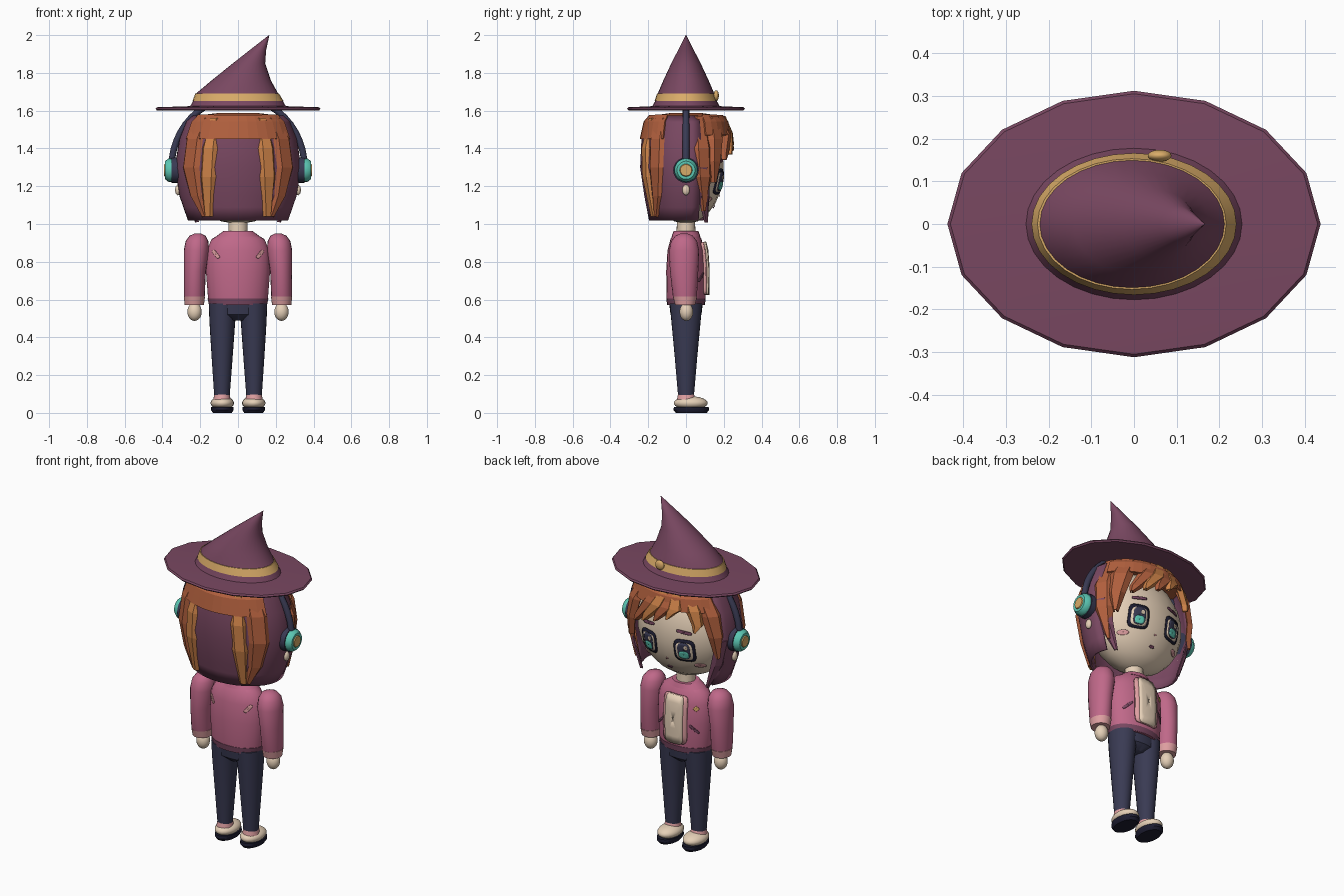
import bpy, bmesh, math
from math import sin, cos, radians, pi
from mathutils import Matrix

cube = bpy.data.objects.get("Cube")
if cube:
    bpy.data.objects.remove(cube)


def material(name, r, g, b):
    m = bpy.data.materials.new(name)
    m.use_nodes = True
    col = [(c / 255) ** 2.2 for c in (r, g, b)] + [1]
    m.diffuse_color = col
    m.node_tree.nodes["Principled BSDF"].inputs["Base Color"].default_value = col
    return m


PLUM = material("plum", 120, 73, 97)
GOLD = material("gold", 216, 170, 104)
ORANGE = material("dark orange", 176, 96, 64)
AMBER = material("light orange", 205, 130, 74)
PINK = material("pink", 190, 104, 136)
BLUSH = material("light pink", 222, 158, 160)
SKIN = material("cream skin", 229, 207, 182)
NAVY = material("navy", 60, 61, 84)
TEAL = material("teal", 92, 198, 178)
INK = material("dark ink", 34, 34, 52)


def build(name, verts, faces, mat, smooth=40, thick=0):
    """Mesh object with clean normals and optional thickness."""
    me = bpy.data.meshes.new(name)
    me.from_pydata(verts, [], faces)
    bm = bmesh.new()
    bm.from_mesh(me)
    bmesh.ops.remove_doubles(bm, verts=bm.verts, dist=1e-5)
    bmesh.ops.recalc_face_normals(bm, faces=bm.faces)
    bm.to_mesh(me)
    bm.free()
    me.materials.append(mat)
    if smooth:
        me.polygons.foreach_set("use_smooth", [True] * len(me.polygons))
        me.set_sharp_from_angle(angle=radians(smooth))
    ob = bpy.data.objects.new(name, me)
    bpy.context.collection.objects.link(ob)
    if thick:
        mod = ob.modifiers.new("thickness", "SOLIDIFY")
        mod.thickness, mod.offset = thick, 0
    return ob


def grid(name, rows, mat, closed=False, caps=False, **kw):
    """Skin rows of points into a surface."""
    n = len(rows[0])
    faces = [(r * n + i, r * n + (i + 1) % n, (r + 1) * n + (i + 1) % n, (r + 1) * n + i)
             for r in range(len(rows) - 1) for i in range(n if closed else n - 1)]
    if caps:
        faces += [tuple(range(n)), tuple(range((len(rows) - 1) * n, len(rows) * n))]
    return build(name, [p for row in rows for p in row], faces, mat, **kw)


def loft(name, sections, mat, n=24, **kw):
    """Stack of ellipses given as (z, centre x, centre y, radius x, radius y)."""
    rows = [[(cx + rx * cos(2 * pi * i / n), cy + ry * sin(2 * pi * i / n), z) for i in range(n)]
            for z, cx, cy, rx, ry in sections]
    return grid(name, rows, mat, closed=True, caps=True, **kw)


def ball(name, loc, size, mat):
    rows = [(loc[2] - size[2] * cos(t), loc[0], loc[1], size[0] * sin(t), size[1] * sin(t))
            for t in [radians(2 + 16 * k) for k in range(12)]]
    return loft(name, rows, mat, n=20, smooth=60)


def disc(name, x0, x1, z, r0, r1, mat):
    """Short drum whose axis runs sideways."""
    rows = [[(x, r * cos(2 * pi * i / 20), z + r * sin(2 * pi * i / 20)) for i in range(20)]
            for x, r in ((x0, r0), ((x0 + x1) / 2, r0), (x1, r1))]
    return grid(name, rows, mat, closed=True, caps=True)


def lookup(table, z):
    """Ellipse radii at height z."""
    for a, b in zip(table, table[1:]):
        if z <= b[0] or b is table[-1]:
            t = max(0, min(1, (z - a[0]) / (b[0] - a[0])))
            return a[1] + t * (b[1] - a[1]), a[2] + t * (b[2] - a[2])


TORSO = [(.57, .152, .098), (.6, .158, .102), (.75, .17, .105), (.86, .166, .098),
         (.92, .14, .082), (.955, .08, .06)]
HAIR = [(1.02, .26, .19), (1.15, .305, .215), (1.3, .33, .237), (1.45, .305, .23),
        (1.54, .27, .21), (1.575, .23, .18)]


def face_y(x, z):
    return .2 * math.sqrt(max(0, 1 - (x / .29) ** 2 - ((z - 1.29) / .29) ** 2))


def torso_y(x, z):
    rx, ry = lookup(TORSO, z)
    return ry * math.sqrt(max(0, 1 - (x / rx) ** 2))


def patch(name, surf, c, r, mat, off=.003, power=2, turn=0, side=1, thick=.004):
    """Thin plate hugging a surface, outlined by a superellipse."""
    rows = []
    for k in (.01, .35, .7, 1):
        row = []
        for i in range(24):
            t = 2 * pi * i / 24
            u, w = [math.copysign(abs(f(t)) ** (2 / power), f(t)) * k * q for f, q in zip((cos, sin), r)]
            x = c[0] + u * cos(turn) - w * sin(turn)
            z = c[1] + u * sin(turn) + w * cos(turn)
            row.append((x, side * (surf(x, z) + off), z))
        rows.append(row)
    return grid(name, rows, mat, closed=True, thick=thick)


def hair_point(a, z, off=0):
    rx, ry = lookup(HAIR, z)
    return ((rx + off) * cos(radians(a)), (ry + off) * sin(radians(a)), z)


def lock(name, path, mat, lift=.016):
    """Ridged strand over the hair; path holds (angle, height, half width)."""
    rows = [[hair_point(a - w, z, -.004), hair_point(a - w * .5, z, lift),
             hair_point(a + w * .5, z, lift), hair_point(a + w, z, -.004)] for a, z, w in path]
    return grid(name, rows, mat, smooth=0, thick=.008)


# Hat
loft("hat_brim", [(1.6, 0, 0, .25, .17), (1.602, 0, 0, .43, .305), (1.61, 0, 0, .437, .312),
                  (1.618, 0, 0, .43, .305), (1.624, 0, 0, .25, .175)], PLUM, n=16, smooth=25)
loft("hat_crown", [(1.615, 0, 0, .258, .182), (1.65, 0, 0, .238, .164), (1.69, -.005, 0, .218, .15),
                   (1.76, .017, 0, .157, .12), (1.85, .058, 0, .086, .078),
                   (1.92, .105, 0, .044, .042), (2.0, .165, 0, .001, .001)], PLUM, n=32, smooth=60)
loft("hat_band", [(1.652, 0, 0, .24, .166), (1.692, -.005, 0, .221, .153)], GOLD, n=32)
ball("hat_button", (.06, .16, 1.68), (.028, .014, .028), GOLD)

# Head and face
ball("head", (0, 0, 1.29), (.29, .2, .29), SKIN)
loft("neck", [(.93, 0, 0, .052, .05), (1.04, 0, 0, .05, .048)], SKIN)
patch("nose", face_y, (0, 1.15), (.007, .005), BLUSH)
patch("mouth", face_y, (0, 1.09), (.016, .007), PLUM)
for s, tag in ((1, "left"), (-1, "right")):
    x = s * .115
    patch(tag + "_eye_outline", face_y, (x, 1.225), (.058, .068), INK, .003, 4)
    patch(tag + "_eye_white", face_y, (x, 1.222), (.045, .052), SKIN, .006, 4)
    patch(tag + "_iris", face_y, (x, 1.225), (.034, .05), NAVY, .009, 3)
    patch(tag + "_iris_glow", face_y, (x, 1.202), (.026, .022), TEAL, .012, 3)
    patch(tag + "_eye_glint", face_y, (x - .014, 1.247), (.01, .012), SKIN, .012, 3)
    patch(tag + "_eyebrow", face_y, (x, 1.335), (.042, .009), PLUM, .004, 4, -s * .12)
    patch(tag + "_cheek", face_y, (s * .175, 1.13), (.026, .013), BLUSH)

# Hair shell, crown and fringe base
rows = [[hair_point(a, z) for a in range(152 - e, 389 + e, 12)]
        for z, e in ((1.02, 0), (1.09, 0), (1.15, 0), (1.3, 0), (1.45, 0), (1.54, 0), (1.57, 0))]
grid("hair_shell", rows, PLUM, smooth=25, thick=.012)
loft("hair_crown", [(1.54, 0, 0, .268, .208), (1.572, 0, 0, .235, .185), (1.588, 0, 0, .1, .08)],
     ORANGE, smooth=25)
for name, a0, a1, low in (("back_hair_cap", 210, 331, 1.45), ("fringe_base", 26, 155, 1.47)):
    grid(name, [[hair_point(a, z, .01) for a in range(a0, a1, 10)] for z in (low, 1.5, 1.54, 1.575)],
         ORANGE, smooth=0, thick=.01)

# Back locks, mirrored
for s, tag in ((1, "left"), (-1, "right")):
    def m(path):
        return [(a if s > 0 else 180 - a, z, w) for a, z, w in path]
    lock(tag + "_back_lock", m([(-42, 1.56, 13), (-41, 1.45, 14), (-41, 1.3, 13), (-44, 1.15, 9), (-50, 1.04, 3)]), ORANGE)
    lock(tag + "_back_streak", m([(-61, 1.56, 7), (-62, 1.4, 9), (-61, 1.25, 9), (-56, 1.04, 5)]), AMBER, .02)
    lock(tag + "_side_point", m([(22, 1.3, 9), (26, 1.15, 9), (34, 1.01, 2)]), PLUM, .006)

# Front locks and swept fringe
lock("left_long_lock", [(22, 1.57, 10), (22, 1.4, 13), (24, 1.25, 12), (27, 1.07, 2)], ORANGE)
lock("left_front_lock", [(48, 1.57, 14), (43, 1.45, 13), (40, 1.33, 9), (39, 1.22, 2)], ORANGE, .02)
lock("right_front_lock", [(142, 1.57, 13), (147, 1.45, 12), (150, 1.33, 9), (152, 1.2, 2)], ORANGE, .02)
fringe = [(62, 1.34, ORANGE), (76, 1.37, AMBER), (90, 1.39, ORANGE), (104, 1.42, AMBER),
          (132, 1.36, AMBER)]
for i, (tip, low, mat) in enumerate(fringe):
    top = 112 + (tip - 112) * .55
    mid = (top + tip) / 2
    lock(f"fringe_{i + 1}", [(top, 1.57, 9), (mid, 1.48, 10), (tip - 2, low + .04, 6), (tip - 6, low, 1)],
         mat, .018 + .004 * (i % 2))

# Headphones
curve = bpy.data.curves.new("headphone_band", "CURVE")
curve.dimensions = "3D"
curve.bevel_depth = .018
curve.bevel_resolution = 3
spline = curve.splines.new("POLY")
spline.points.add(24)
for i, p in enumerate(spline.points):
    t = pi * i / 24
    p.co = (.352 * cos(t), 0, 1.3 + .37 * sin(t), 1)
curve.materials.append(NAVY)
bpy.context.collection.objects.link(bpy.data.objects.new("headphone_band", curve))
for s, tag in ((1, "left"), (-1, "right")):
    disc(tag + "_ear_pad", s * .31, s * .352, 1.285, .068, .068, NAVY)
    disc(tag + "_ear_cup", s * .35, s * .386, 1.285, .062, .048, TEAL)
    disc(tag + "_ear_cap", s * .38, s * .391, 1.285, .034, .03, GOLD)
    ball(tag + "_earring", (s * .318, 0, 1.18), (.015, .02, .028), SKIN)

# Jacket
loft("jacket", [(z, 0, 0, rx, ry) for z, rx, ry in TORSO], PINK)
loft("jacket_hem", [(.572, 0, 0, .154, .1), (.605, 0, 0, .161, .104)], PLUM)
loft("collar", [(.935, 0, 0, .115, .076), (.962, 0, 0, .078, .066)], PINK)
patch("shirt_border", torso_y, (0, .765), (.075, .14), BLUSH, .006, 8, thick=.012)
patch("shirt", torso_y, (0, .765), (.055, .14), SKIN, .012, 8, thick=.018)
patch("gold_pin", torso_y, (-.118, .84), (.016, .016), GOLD, power=1)
for s, tag in ((1, "left"), (-1, "right")):
    patch(tag + "_pocket", torso_y, (s * .11, .72), (.032, .007), PLUM, .003, 4, -s * .8)
    patch(tag + "_back_tab", torso_y, (s * .117, .84), (.026, .009), BLUSH, .003, 4, s * .9, -1)

# Arms
for s, tag in ((1, "left"), (-1, "right")):
    loft(tag + "_sleeve", [(.575, s * .231, -.005, .048, .05), (.62, s * .231, -.006, .055, .064),
                           (.75, s * .228, -.01, .058, .075), (.86, s * .22, -.01, .067, .08),
                           (.91, s * .217, -.01, .06, .068), (.938, s * .214, -.01, .042, .046),
                           (.95, s * .212, -.01, .016, .018)], PINK, n=20, smooth=60)
    loft(tag + "_cuff", [(.572, s * .231, -.005, .051, .053), (.615, s * .231, -.005, .056, .064)], BLUSH)
    ball(tag + "_hand", (s * .23, .002, .535), (.038, .036, .048), SKIN)

# Trousers and shoes
loft("hips", [(.49, 0, 0, .05, .05), (.52, 0, 0, .14, .082), (.59, 0, 0, .152, .09)], NAVY)
for s, tag in ((1, "left"), (-1, "right")):
    loft(tag + "_leg", [(.09, s * .085, 0, .041, .042), (.3, s * .084, 0, .056, .06),
                        (.48, s * .083, 0, .068, .077), (.58, s * .08, 0, .075, .086)], NAVY)
    loft(tag + "_sock", [(.07, s * .085, .002, .046, .05), (.1, s * .085, 0, .04, .042)], BLUSH)
    ball(tag + "_shoe", (s * .083, .025, .052), (.062, .09, .036), SKIN)
    loft(tag + "_sole", [(0, s * .083, .028, .05, .082), (.015, s * .083, .028, .06, .094),
                         (.032, s * .083, .028, .059, .092)], INK)
